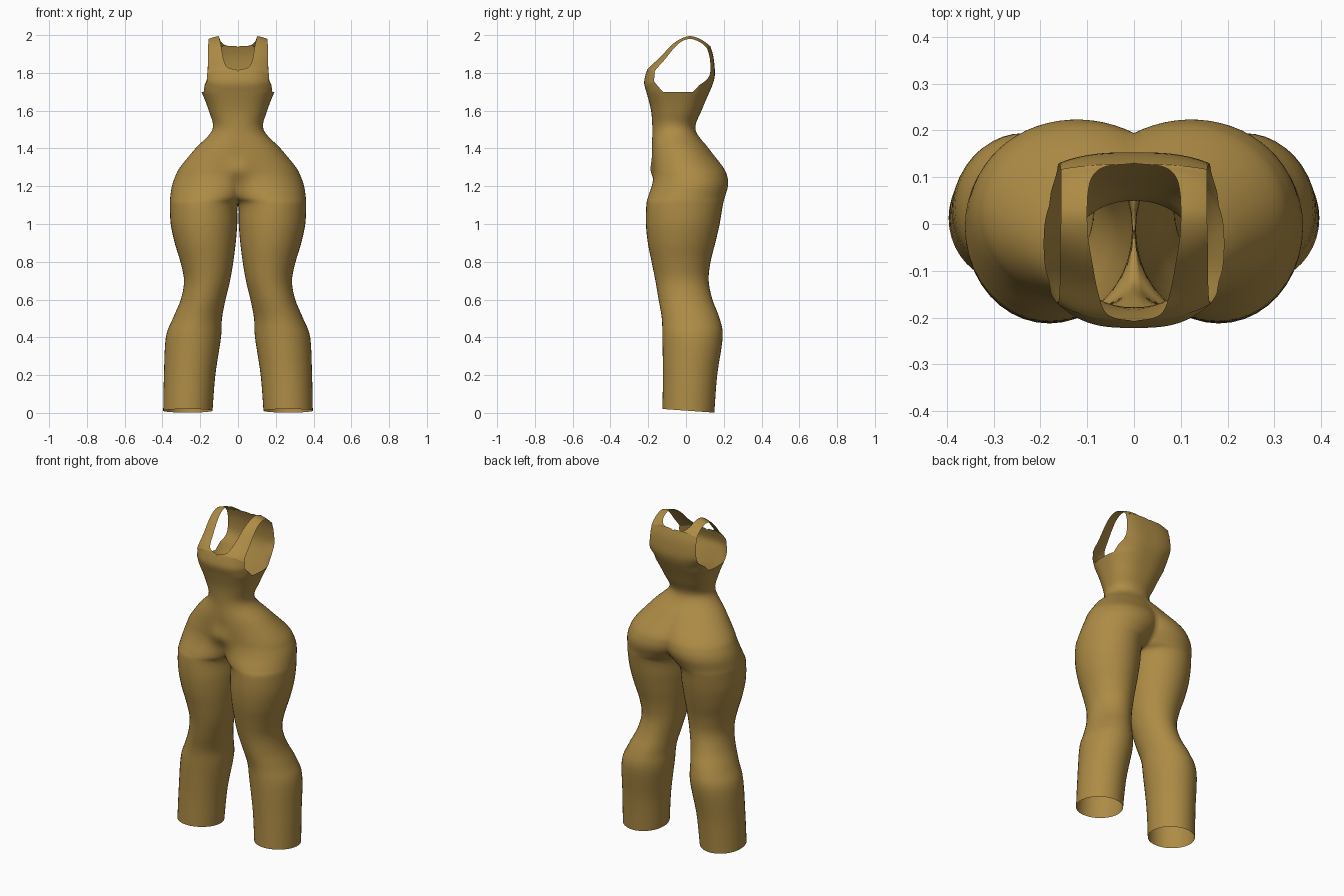
import bpy, bmesh, math

if "Cube" in bpy.data.objects:
    bpy.data.objects.remove(bpy.data.objects["Cube"])

N = 40  # segments around each half ring


def spline(rows, sub):
    """Smoothly resample a list of key rows, passing through every key."""
    out = []
    for i in range(len(rows) - 1):
        a, b, c, d = rows[max(i - 1, 0)], rows[i], rows[i + 1], rows[min(i + 2, len(rows) - 1)]
        for s in range(sub):
            t = s / sub
            out.append([0.5 * (2 * q + (r - p) * t + (2 * p - 5 * q + 4 * r - w) * t * t
                               + (3 * q - p - 3 * r + w) * t ** 3)
                        for p, q, r, w in zip(a, b, c, d)])
    out.append(list(rows[-1]))
    return out


def spow(v, e):
    return math.copysign(abs(v) ** e, v)


# Leg and torso sections: height, outer x, inner x, front y, back y, squareness
body = [
    (0.012, .396, .135, -.125, .150, 2), (0.2, .392, .120, -.122, .165, 2),
    (0.4, .382, .090, -.125, .194, 2), (0.5, .345, .085, -.128, .178, 2),
    (0.6, .303, .066, -.145, .140, 2), (0.7, .286, .042, -.162, .120, 2),
    (0.8, .305, .025, -.182, .130, 2), (0.9, .335, .012, -.202, .155, 2),
    (1.0, .356, .004, -.212, .178, 2), (1.1, .361, .0, -.210, .195, 2),
    (1.14, .359, -.04, -.202, .205, 2), (1.2, .350, -.09, -.182, .222, 2),
    (1.25, .333, -.115, -.172, .219, 2), (1.3, .307, -.135, -.172, .197, 2),
    (1.4, .225, -.165, -.180, .120, 2), (1.5, .135, -.135, -.178, .050, 2.1),
    (1.6, .155, -.155, -.185, .082, 2.4), (1.7, .193, -.193, -.210, .125, 2.6)]

# Bodice path over the shoulder: y, z, neckline x, armhole x, edge roll
bodice = [
    (-.210, 1.70, 0, .180, .07), (-.222, 1.75, 0, .166, .055), (-.208, 1.81, 0, .163, .045),
    (-.200, 1.825, .045, .162, .04), (-.182, 1.845, .066, .160, .035),
    (-.135, 1.89, .080, .158, .03), (-.080, 1.95, .090, .158, .025),
    (-.030, 1.985, .098, .157, .02), (.020, 2.0, .100, .156, .02),
    (.070, 1.987, .098, .156, .02), (.105, 1.965, .088, .156, .02),
    (.124, 1.945, .060, .156, .02), (.130, 1.937, 0, .156, .02),
    (.146, 1.88, 0, .158, .02), (.153, 1.80, 0, .162, .025),
    (.145, 1.75, 0, .166, .04), (.125, 1.70, 0, .180, .07)]

bm = bmesh.new()


def bridge(lo, hi):
    for j in range(len(lo) - 1):
        bm.faces.new((lo[j], lo[j + 1], hi[j + 1], hi[j]))


# Leg and torso half: each ring opens at the centre line above the crotch
prev = None
for z, xo, xi, yf, yb, p in spline(body, 5):
    cx, rx = (xo + xi) / 2, (xo - xi) / 2
    cy, ry = (yf + yb) / 2, (yb - yf) / 2
    legs = z <= 1.1001
    a = math.pi if legs else math.acos(max(-1, min(1, -cx / rx)))
    ring = []
    for i in range(N + 1):
        t = -a + 2 * a * i / N
        x = max(0, cx + rx * spow(math.cos(t), 2 / p))
        y = cy + ry * spow(math.sin(t), 2 / p)
        if not legs and i in (0, N):
            x = 0
        if y < cy:  # soft lower belly
            y -= .03 * math.exp(-(x / .06) ** 2 - ((z - 1.28) / .06) ** 2)
        hem = max(0, 1 - z / .2) * -.075 * y  # tilted trouser hem
        ring.append(bm.verts.new((x, y, z + hem)))
    if prev:
        bridge(prev, ring)
    prev = ring

# Bodice half: front, shoulder strap and back in one strip, armhole left open
top = prev
m = max(i for i in range(N // 2) if top[i].co.x <= .183)
ratio = [top[j].co.x / top[m].co.x for j in range(m + 1)]
path = spline(bodice, 4)
row = top[:m + 1]
for k in range(1, len(path) - 1):
    y, z, xi, xo, roll = path[k]
    dy, dz = path[k + 1][0] - path[k - 1][0], path[k + 1][1] - path[k - 1][1]
    length = math.hypot(dy, dz)
    new = []
    for r in ratio:
        x = max(0, xi) + (xo - max(0, xi)) * r
        d = roll * (x / xo) ** 3
        new.append(bm.verts.new((x, y + d * dz / length, z - d * dy / length)))
    bridge(row, new)
    row = new
bridge(row, [top[N - j] for j in range(m + 1)])

bmesh.ops.remove_doubles(bm, verts=bm.verts, dist=.0004)
bmesh.ops.recalc_face_normals(bm, faces=bm.faces)
if sum(f.normal.x * f.calc_area() * (f.calc_center_median().x - .18) for f in bm.faces) < 0:
    bmesh.ops.reverse_faces(bm, faces=bm.faces)
mesh = bpy.data.meshes.new("bodysuit")
bm.to_mesh(mesh)
bm.free()

# Ochre cloth
cloth = bpy.data.materials.new("ochre_cloth")
cloth.diffuse_color = (.42, .26, .06, 1)
cloth.use_nodes = True
cloth.node_tree.nodes["Principled BSDF"].inputs["Base Color"].default_value = cloth.diffuse_color
mesh.materials.append(cloth)

suit = bpy.data.objects.new("bodysuit", mesh)
bpy.context.collection.objects.link(suit)
mirror = suit.modifiers.new("mirror", 'MIRROR')
mirror.use_clip = True
mirror.merge_threshold = .0005
bpy.context.view_layer.objects.active = suit
suit.select_set(True)
bpy.ops.object.shade_smooth_by_angle(angle=math.radians(60))
